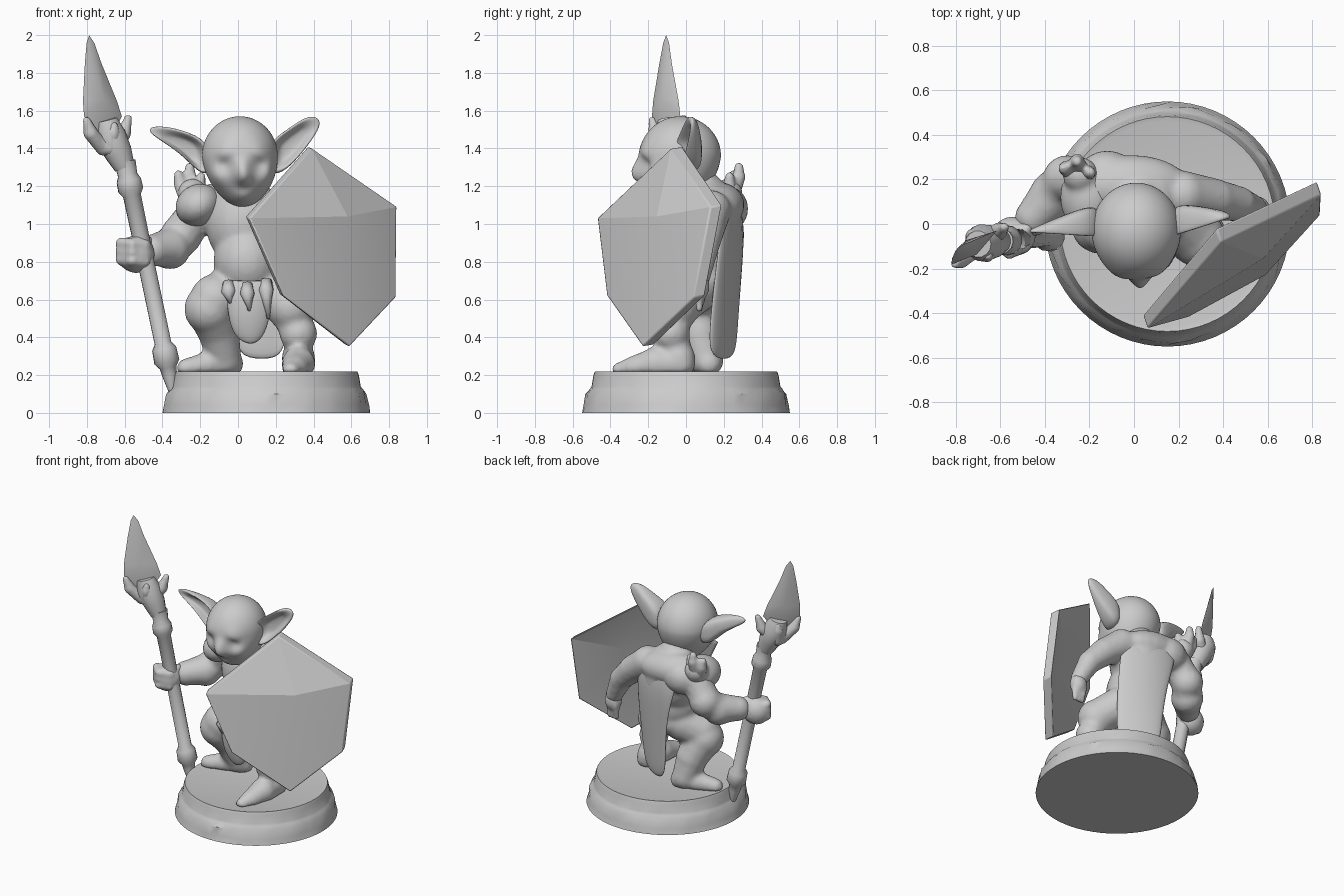
import bpy, bmesh, math, random
from mathutils import Vector as V, Matrix

random.seed(4)
if "Cube" in bpy.data.objects:
    bpy.data.objects.remove(bpy.data.objects["Cube"], do_unlink=True)

grey = bpy.data.materials.new("plain_grey")
grey.use_nodes = True
grey.diffuse_color = (0.6, 0.6, 0.6, 1)
grey.node_tree.nodes["Principled BSDF"].inputs["Base Color"].default_value = (0.6, 0.6, 0.6, 1)


def finish(name, bm, angle=180, subsurf=0, remesh=0, solid=0):
    bmesh.ops.recalc_face_normals(bm, faces=bm.faces)
    mesh = bpy.data.meshes.new(name)
    bm.to_mesh(mesh)
    bm.free()
    mesh.materials.append(grey)
    ob = bpy.data.objects.new(name, mesh)
    bpy.context.collection.objects.link(ob)
    for p in mesh.polygons:
        p.use_smooth = True
    if solid:
        ob.modifiers.new("thickness", "SOLIDIFY").thickness = solid
    if subsurf:
        ob.modifiers.new("soften", "SUBSURF").levels = subsurf
        ob.modifiers["soften"].render_levels = subsurf
    if remesh:
        m = ob.modifiers.new("blend", "REMESH")
        m.mode, m.voxel_size, m.use_smooth_shade = "VOXEL", remesh, True
        s = ob.modifiers.new("relax", "SMOOTH")
        s.factor, s.iterations = 0.5, 5
    elif angle < 180:
        bpy.context.view_layer.objects.active = ob
        bpy.ops.object.select_all(action="DESELECT")
        ob.select_set(True)
        bpy.ops.object.shade_smooth_by_angle(angle=math.radians(angle))
    return ob


def ball(bm, centre, size, tilt=0):
    mat = Matrix.Translation(centre) @ Matrix.Rotation(tilt, 4, "Y") @ Matrix.Diagonal((*size, 1))
    bmesh.ops.create_uvsphere(bm, u_segments=24, v_segments=16, radius=1, matrix=mat)


def tube(bm, path, sides=14):
    """Round tube through (x, y, z, radius) points, capped at both ends."""
    pts = [V(p[:3]) for p in path]
    rings = []
    for i, p in enumerate(pts):
        d = (pts[min(i + 1, len(pts) - 1)] - pts[max(i - 1, 0)]).normalized()
        q = d.to_track_quat("Z", "Y")
        rings.append([bm.verts.new(p + q @ V((math.cos(a), math.sin(a), 0)) * path[i][3])
                      for a in (2 * math.pi * k / sides for k in range(sides))])
    for a, b in zip(rings, rings[1:]):
        for k in range(sides):
            bm.faces.new((a[k], a[k - 1], b[k - 1], b[k]))
    bm.faces.new(rings[0])
    bm.faces.new(rings[-1][::-1])


def limb(bm, path):
    """Tube with rounded joints."""
    tube(bm, path)
    for p in path:
        ball(bm, p[:3], (p[3],) * 3)


def sheet(name, rows, thick):
    """Cloth from rows of points."""
    bm = bmesh.new()
    grid = [[bm.verts.new(p) for p in row] for row in rows]
    for a, b in zip(grid, grid[1:]):
        for k in range(len(a) - 1):
            bm.faces.new((a[k], a[k + 1], b[k + 1], b[k]))
    return finish(name, bm, subsurf=2, solid=thick)


# Round stepped base with a chipped skirt
bm = bmesh.new()
profile = [(0.55, 0), (0.545, 0.04), (0.535, 0.1), (0.515, 0.125), (0.5, 0.14), (0.49, 0.2), (0.482, 0.22), (0.46, 0.215)]
rings = []
for r, z in profile:
    chip = 0.012 if 0.03 < z < 0.13 else 0
    rings.append([bm.verts.new((0.15 + (r - random.random() * chip) * math.cos(a),
                                (r - random.random() * chip) * math.sin(a), z))
                  for a in (2 * math.pi * k / 64 for k in range(64))])
for a, b in zip(rings, rings[1:]):
    for k in range(64):
        bm.faces.new((a[k - 1], a[k], b[k], b[k - 1]))
bm.faces.new(rings[0])
bm.faces.new(rings[-1])
finish("base", bm, angle=35)

# Body: torso, arms, legs and feet blended into one skin
bm = bmesh.new()
ball(bm, (0.04, 0.1, 1.0), (0.21, 0.19, 0.24))
ball(bm, (-0.01, 0.17, 1.1), (0.26, 0.14, 0.12), 0.1)
ball(bm, (-0.12, 0.22, 1.08), (0.13, 0.11, 0.12))
ball(bm, (0.05, 0.05, 0.8), (0.18, 0.19, 0.2))
ball(bm, (0.07, 0.07, 0.68), (0.2, 0.16, 0.12))
limb(bm, [(0.02, 0.1, 1.15, 0.12), (0.01, 0.02, 1.25, 0.11)])
# spear arm with a flared bracer
limb(bm, [(-0.2, 0.18, 1.08, 0.11), (-0.3, 0.2, 0.94, 0.11), (-0.36, 0.13, 0.87, 0.11), (-0.45, 0.03, 0.86, 0.085)])
# shield arm
limb(bm, [(0.22, 0.13, 1.07, 0.11), (0.36, 0.11, 0.97, 0.095), (0.47, 0.09, 0.86, 0.08), (0.54, 0.07, 0.72, 0.06)])
# bent leg turned outward
limb(bm, [(-0.02, 0.07, 0.66, 0.13), (-0.12, 0, 0.6, 0.135), (-0.15, 0, 0.55, 0.135), (-0.1, 0.07, 0.42, 0.11), (-0.07, 0.11, 0.28, 0.09)])
limb(bm, [(-0.04, 0.12, 0.26, 0.07), (-0.16, 0.08, 0.255, 0.07), (-0.27, 0.04, 0.235, 0.055)])
# forward leg
limb(bm, [(0.17, 0.04, 0.65, 0.13), (0.28, -0.06, 0.56, 0.13), (0.32, -0.08, 0.42, 0.1), (0.32, -0.04, 0.29, 0.09)])
limb(bm, [(0.33, -0.03, 0.26, 0.08), (0.32, -0.16, 0.26, 0.09), (0.3, -0.27, 0.235, 0.07), (0.28, -0.35, 0.225, 0.045)])
for v in bm.verts:
    v.co.z = max(v.co.z, 0.21)
finish("body", bm, remesh=0.016)

# Fists
bm = bmesh.new()
ball(bm, (-0.54, -0.055, 0.84), (0.1, 0.09, 0.1))
for i in range(3):
    z = 0.8 + i * 0.045
    limb(bm, [(-0.49, -0.1, z, 0.03), (-0.56, -0.13, z + 0.005, 0.03), (-0.62, -0.07, z + 0.01, 0.03)])
limb(bm, [(-0.48, -0.02, 0.91, 0.03), (-0.53, -0.1, 0.915, 0.025)])
finish("spear_hand", bm, remesh=0.014)
bm = bmesh.new()
ball(bm, (0.55, 0.07, 0.67), (0.06, 0.055, 0.075))
for i in range(3):
    limb(bm, [(0.52 + i * 0.03, 0.09 - i * 0.01, 0.65, 0.026), (0.52 + i * 0.03, 0.07, 0.55, 0.018)])
finish("shield_hand", bm, remesh=0.012)

# Head: a tapered ball pushed in and out to form the face
bm = bmesh.new()
bmesh.ops.create_icosphere(bm, subdivisions=5, radius=1)
face = [((0.03, -0.26, 1.24), 0.036, (0.005, -0.06, -0.015)), ((0.025, -0.24, 1.30), 0.035, (0, -0.03, 0)),
        ((-0.07, -0.22, 1.325), 0.035, (0, 0.03, 0)), ((0.115, -0.22, 1.325), 0.035, (0, 0.03, 0)),
        ((-0.07, -0.21, 1.385), 0.045, (0, -0.02, -0.015)), ((0.12, -0.21, 1.385), 0.045, (0, -0.02, -0.015)),
        ((0.03, -0.23, 1.175), 0.028, (0, 0.02, 0)), ((0.025, -0.2, 1.12), 0.045, (0, -0.025, 0)),
        ((-0.1, -0.17, 1.25), 0.045, (-0.01, -0.02, 0)), ((0.14, -0.17, 1.25), 0.045, (0.01, -0.02, 0))]
for v in bm.verts:
    z = v.co.z
    narrow = 1 - 0.12 * max(0, -z) ** 1.5
    v.co = V((0.01 + 0.2 * v.co.x * narrow + 0.015 * max(0, -z), -0.03 + 0.215 * v.co.y * narrow - 0.02 * max(0, -z),
              1.36 + z * (0.21 if z > 0 else 0.27)))
    move = V()
    for centre, spread, push in face:
        move += V(push) * math.exp(-(v.co - V(centre)).length_squared / (2 * spread ** 2))
    v.co += move
finish("head", bm)

# Cupped ears, deep at the root and thinning to a point
ears = {"right_ear": (-0.1, ((-0.13, 1.26), (-0.14, 1.42), (-0.25, 1.49), (-0.43, 1.53), (-0.5, 1.5), (-0.39, 1.43), (-0.29, 1.36), (-0.2, 1.26))),
        "left_ear": (0.08, ((0.15, 1.26), (0.15, 1.43), (0.26, 1.5), (0.38, 1.59), (0.46, 1.55), (0.39, 1.44), (0.32, 1.35), (0.23, 1.26)))}
for name, (sweep, outline) in ears.items():
    bm = bmesh.new()
    mid = sum((V((x, 0, z)) for x, z in outline), V()) / len(outline)
    loops = []
    for scale, y in ((0.45, 0.02), (0.62, -0.02), (0.86, -0.075), (1.0, -0.06), (0.97, 0.03), (0.7, 0.095)):
        loop = []
        for px, pz in outline:
            p = mid + (V((px, 0, pz)) - mid) * scale
            reach = min(1, max(0, (abs(p.x) - 0.17) / 0.28))
            p.y = 0.01 + y * (1 - 0.88 * reach) + sweep * reach * 0.4
            loop.append(bm.verts.new(p))
        loops.append(loop)
    for a, b in zip(loops, loops[1:]):
        for k in range(len(outline)):
            bm.faces.new((a[k - 1], a[k], b[k], b[k - 1]))
    bm.faces.new(loops[0])
    bm.faces.new(loops[-1])
    finish(name, bm, subsurf=2)

# Shoulder pad with bone claws
bm = bmesh.new()
ball(bm, (-0.21, 0.12, 1.1), (0.125, 0.16, 0.11), -0.5)
ball(bm, (-0.24, 0.22, 1.16), (0.08, 0.08, 0.08))
finish("shoulder_pad", bm, remesh=0.014)
bm = bmesh.new()
for dx, dy, top in ((-0.05, 0.0, 1.26), (0.0, 0.03, 1.3), (0.05, -0.02, 1.25)):
    limb(bm, [(-0.25 + dx * 0.6, 0.23 + dy * 0.5, 1.15, 0.04), (-0.255 + dx, 0.25 + dy, top - 0.05, 0.036),
              (-0.255 + dx * 1.2, 0.25 + dy, top, 0.026)])
finish("shoulder_claws", bm, remesh=0.012)

# Back cape, turned toward the spear side, and front loincloth
sheet("cape", [[(-0.15, 0.25, 1.2), (0.04, 0.27, 1.2), (0.24, 0.19, 1.17)],
               [(-0.13, 0.32, 1.02), (0.08, 0.315, 1.02), (0.29, 0.2, 1.0)],
               [(-0.05, 0.31, 0.78), (0.13, 0.275, 0.78), (0.29, 0.17, 0.76)],
               [(-0.02, 0.29, 0.5), (0.14, 0.24, 0.5), (0.28, 0.14, 0.5)],
               [(-0.01, 0.28, 0.29), (0.14, 0.22, 0.27), (0.26, 0.13, 0.29)]], 0.035)
sheet("loincloth", [[(-0.12, -0.08, 0.72), (0.05, -0.15, 0.7), (0.22, -0.08, 0.72)],
                    [(-0.07, -0.12, 0.62), (0.06, -0.18, 0.6), (0.19, -0.12, 0.62)],
                    [(-0.06, -0.12, 0.48), (0.06, -0.17, 0.48), (0.18, -0.13, 0.5)],
                    [(-0.02, -0.1, 0.39), (0.07, -0.13, 0.34), (0.14, -0.11, 0.39)]], 0.03)
bm = bmesh.new()
for x, y, z, tip in ((-0.05, -0.12, 0.69, 0.58), (0.05, -0.15, 0.68, 0.54), (0.15, -0.13, 0.7, 0.5)):
    tube(bm, [(x, y + 0.03, z, 0.03), (x, y, z - 0.05, 0.04), (x + 0.01, y - 0.005, tip, 0.008)], 8)
finish("loincloth_tatters", bm)

# Spear: shaft, bindings, clawed socket
def on_shaft(z, r):
    return (-0.345 - 0.21 * (z - 0.12), -0.05 - 0.02 * z, z, r)

bm = bmesh.new()
tube(bm, [on_shaft(z, r) for z, r in ((0.12, 0.025), (0.2, 0.04), (0.24, 0.045), (0.27, 0.068), (0.34, 0.065), (0.37, 0.045),
     (0.8, 0.045), (1.15, 0.048), (1.18, 0.068), (1.23, 0.066), (1.26, 0.052), (1.33, 0.058))])
tube(bm, [(-0.6, -0.076, 1.3, 0.055), (-0.635, -0.08, 1.38, 0.075), (-0.68, -0.085, 1.47, 0.085), (-0.7, -0.09, 1.55, 0.06)])
finish("spear_shaft", bm, angle=60)
bm = bmesh.new()
along = V((0.8, 0.6, 0))
across = V((-0.6, 0.8, 0))
for side, out, top in ((along, 0.135, 1.56), (-along, 0.14, 1.55), (across, 0.06, 1.52), (-across, 0.06, 1.52)):
    foot, knee, tip = (V((-0.69, -0.095, z)) + side * d for z, d in ((1.4, 0.03), (1.48, out * 0.8), (top, out)))
    limb(bm, [(*foot, 0.04), (*knee, 0.04), (*tip, 0.022)])
finish("spear_claws", bm, remesh=0.012)

# Spear blade: half-widths either side of a leaning centre line, with a ridge
bm = bmesh.new()
outline = [(0.05, 1.48), (0.125, 1.57), (0.11, 1.65), (0.05, 1.85), (0.025, 1.96), (0, 2.0), (-0.025, 1.96), (-0.06, 1.85), (-0.115, 1.65), (-0.125, 1.57), (-0.05, 1.48)]

def on_blade(z, offset):
    return V((-0.715 - 0.17 * (z - 1.57), -0.105, z)) + offset

rim = [bm.verts.new(on_blade(z, along * w)) for w, z in outline]
for s in (-1, 1):
    ridge = bm.verts.new(on_blade(1.66, across * 0.04 * s))
    for k in range(len(rim)):
        bm.faces.new((rim[k - 1], rim[k], ridge))
finish("spear_blade", bm, angle=25)

# Faceted shield, thick plate with a central peak
bm = bmesh.new()
corners = [(0.39, -0.08, 1.4), (0.84, 0.13, 1.09), (0.835, 0.04, 0.61), (0.59, -0.23, 0.35), (0.24, -0.42, 0.62), (0.06, -0.47, 1.03)]
back = V((-0.02, 0.06, 0.01))
front_rim = [bm.verts.new(c) for c in corners]
back_rim = [bm.verts.new(V(c) + back) for c in corners]
peak = bm.verts.new((0.58, -0.155, 1.04))
hollow = bm.verts.new((0.55, -0.07, 1.0))
for k in range(6):
    bm.faces.new((front_rim[k - 1], front_rim[k], peak))
    bm.faces.new((back_rim[k - 1], back_rim[k], hollow))
    bm.faces.new((front_rim[k - 1], front_rim[k], back_rim[k], back_rim[k - 1]))
shield = finish("shield", bm, angle=12)
bevel = shield.modifiers.new("worn_edges", "BEVEL")
bevel.width, bevel.segments, bevel.angle_limit = 0.008, 2, math.radians(40)
